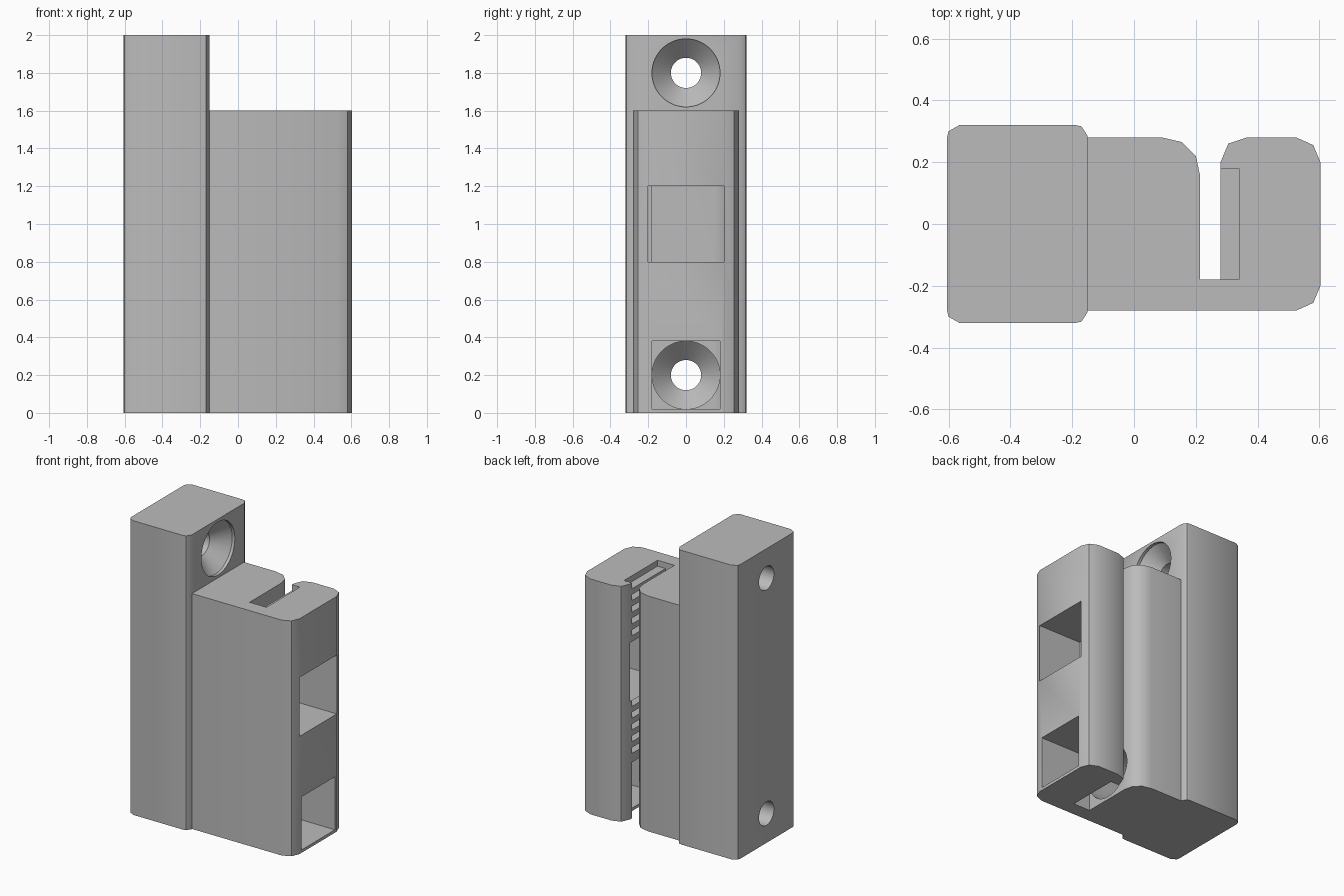
import bpy, bmesh, math
from mathutils import Matrix

cube = bpy.data.objects.get("Cube")
if cube:
    bpy.data.objects.remove(cube, do_unlink=True)

grey = bpy.data.materials.new("plain grey")
grey.use_nodes = True
GREY = (0.5, 0.5, 0.5, 1)
grey.diffuse_color = GREY
grey.node_tree.nodes["Principled BSDF"].inputs["Base Color"].default_value = GREY


def finish(name, bm):
    bmesh.ops.recalc_face_normals(bm, faces=bm.faces)
    mesh = bpy.data.meshes.new(name)
    bm.to_mesh(mesh)
    bm.free()
    mesh.materials.append(grey)
    ob = bpy.data.objects.new(name, mesh)
    bpy.context.collection.objects.link(ob)
    return ob


def prism(name, outline, height):
    """Extrude an x, y outline upward from the ground."""
    bm = bmesh.new()
    face = bm.faces.new([bm.verts.new((x, y, 0)) for x, y in outline])
    top = bmesh.ops.extrude_face_region(bm, geom=[face])["geom"]
    bmesh.ops.translate(bm, vec=(0, 0, height),
                        verts=[v for v in top if isinstance(v, bmesh.types.BMVert)])
    return finish(name, bm)


def boxes(name, ranges):
    bm = bmesh.new()
    for x0, x1, y0, y1, z0, z1 in ranges:
        m = Matrix.Translation(((x0 + x1) / 2, (y0 + y1) / 2, (z0 + z1) / 2))
        bmesh.ops.create_cube(bm, size=1, matrix=m @ Matrix.Diagonal((x1 - x0, y1 - y0, z1 - z0, 1)))
    return finish(name, bm)


def lathe_x(name, profile, z, sides=64):
    """Revolve (x, radius) pairs about a horizontal axis at height z."""
    bm = bmesh.new()
    rings = []
    for x, r in profile:
        angles = [2 * math.pi * i / sides for i in range(sides)]
        rings.append([bm.verts.new((x, r * math.cos(a), z + r * math.sin(a))) for a in angles])
    for a, b in zip(rings, rings[1:]):
        for i in range(sides):
            j = (i + 1) % sides
            bm.faces.new((a[i], a[j], b[j], b[i]))
    bm.faces.new(rings[0])
    bm.faces.new(rings[-1])
    return finish(name, bm)


def cut(target, cutter):
    cutter.hide_render = True
    mod = target.modifiers.new("cut", 'BOOLEAN')
    mod.operation = 'DIFFERENCE'
    mod.solver = 'EXACT'
    mod.object = cutter
    bpy.context.view_layer.objects.active = target
    bpy.ops.object.modifier_apply(modifier=mod.name)


# Tall mounting plate with bevelled corners
half = [(-0.605, 0.28), (-0.6, 0.3), (-0.565, 0.32), (-0.19, 0.32), (-0.17, 0.316), (-0.15, 0.285)]
plate = prism("mounting_plate", half + [(x, -y) for x, y in reversed(half)], 2)

# Hooked clamp body wrapped around the open slot
body = prism("clamp_body", [
    (-0.15, -0.28), (0.525, -0.28), (0.58, -0.255), (0.603, -0.2),
    (0.603, 0.2), (0.58, 0.255), (0.525, 0.28), (0.365, 0.28), (0.305, 0.26), (0.28, 0.2),
    (0.28, -0.18), (0.213, -0.18),
    (0.213, 0.16), (0.2, 0.22), (0.155, 0.265), (0.09, 0.28), (-0.15, 0.28)], 1.6)

# Screw holes with countersinks; the lower one is reached through the body
cutters = []
for z, reach in ((1.8, 0), (0.2, 0.25)):
    hole = lathe_x("screw_hole_cutter",
                   [(-0.7, 0.08), (-0.27, 0.08), (-0.17, 0.18), (reach, 0.18)], z)
    cut(plate, hole)
    cutters.append(hole)
cut(body, cutters[1])

# Rectangular openings through the arm
windows = boxes("window_cutter", [(0.275, 0.7, -0.2, 0.2, 0.8, 1.2),
                                  (0.275, 0.7, -0.18, 0.18, 0.02, 0.38)])
cut(body, windows)

# Grooves that leave a row of gripping teeth on the arm
spans = [(-0.05, 0.1)]
for start in (0.44, 1.24):
    spans += [(start + 0.08 * i, start + 0.08 * i + 0.04) for i in range(5)]
spans[-1] = (spans[-1][0], 1.7)
grooves = boxes("groove_cutter", [(0.25, 0.34, -0.18, 0.18, a, b) for a, b in spans])
cut(body, grooves)

for helper in cutters + [windows, grooves]:
    bpy.data.objects.remove(helper, do_unlink=True)

bpy.ops.object.select_all(action='DESELECT')
for ob in (plate, body):
    ob.select_set(True)
bpy.context.view_layer.objects.active = body
bpy.ops.object.shade_smooth_by_angle(angle=math.radians(35))
